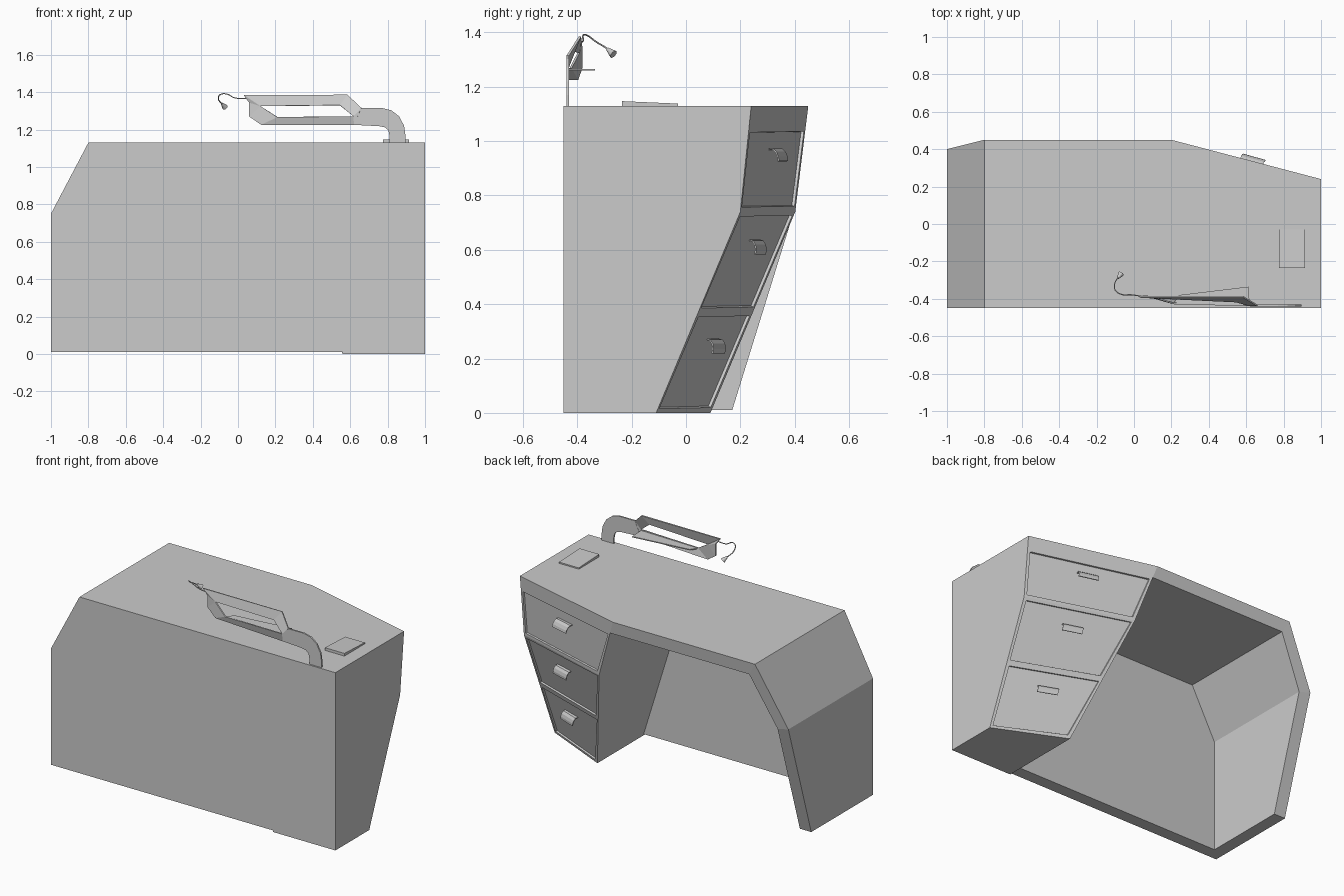
import bpy, bmesh, math
from mathutils import Vector

if "Cube" in bpy.data.objects:
    bpy.data.objects.remove(bpy.data.objects["Cube"])

BACK, INNER = -0.45, -0.37


def make(name, verts, faces, solid=0.0):
    me = bpy.data.meshes.new(name)
    me.from_pydata(verts, [], faces)
    bm = bmesh.new()
    bm.from_mesh(me)
    bmesh.ops.recalc_face_normals(bm, faces=bm.faces)
    bm.to_mesh(me)
    bm.free()
    ob = bpy.data.objects.new(name, me)
    bpy.context.collection.objects.link(ob)
    if solid:
        m = ob.modifiers.new("thickness", 'SOLIDIFY')
        m.thickness = solid
        m.offset = 0
    return ob


def prism(name, pts, y0, y1):
    n = len(pts)
    verts = [(x, y0, z) for x, z in pts] + [(x, y1, z) for x, z in pts]
    faces = [list(range(n)), list(range(n, 2 * n))]
    faces += [(i, (i + 1) % n, (i + 1) % n + n, i + n) for i in range(n)]
    return make(name, verts, faces)


# Back panel
prism("back_panel", [(-1, .01), (-1, .75), (-.8, 1.13), (1, 1.13), (1, 0.0), (.56, 0.0), (.56, .01)], BACK, INNER)


# Folded shell: side leg, slanted corner and desktop
def leg_front(z):
    return .40 + .05 * (z - .75) / .38 if z > .75 else .17 + .23 * (z - .01) / .74


outer = [(-1, .01), (-1, .75), (-.8, 1.13), (.2, 1.13)]
inner = [(-.92, .01), (-.92, .73), (-.752, 1.05), (.227, 1.05)]
verts = []
for (xo, zo), (xi, zi) in zip(outer, inner):
    verts += [(xo, INNER, zo), (xo, leg_front(zo), zo), (xi, leg_front(zi), zi), (xi, INNER, zi)]
faces = [(0, 1, 2, 3), (12, 13, 14, 15)]
for s in range(3):
    a = s * 4
    faces += [(a + k, a + (k + 1) % 4, a + 4 + (k + 1) % 4, a + 4 + k) for k in range(4)]
make("desktop_and_leg", verts, faces)

# Drawer cabinet; levels hold z, left x, left y, right y
LEVELS = [(0, .56, .09, -.11), (.74, .33, .402, .20), (1.13, .20, .45, .24)]


def front(u, z):
    lo, hi = (LEVELS[0], LEVELS[1]) if z < .74 else (LEVELS[1], LEVELS[2])
    t = (z - lo[0]) / (hi[0] - lo[0])
    xl, yl, yr = [lo[i] + (hi[i] - lo[i]) * t for i in (1, 2, 3)]
    return Vector((xl + (1 - xl) * u, yl + (yr - yl) * u, z))


rings = [0, .37, .74, 1.05, 1.13]
bm = bmesh.new()
rows = []
for z in rings:
    l, r = front(0, z), front(1, z)
    rows.append([bm.verts.new(p) for p in ((l.x, INNER, z), l, r, (1, INNER, z))])
bm.faces.new(rows[0])
bm.faces.new(rows[-1])
drawers = []
for i in range(4):
    for k in range(4):
        f = bm.faces.new((rows[i][k], rows[i][(k + 1) % 4], rows[i + 1][(k + 1) % 4], rows[i + 1][k]))
        if k == 1 and i < 3:
            drawers.append(f)
bmesh.ops.recalc_face_normals(bm, faces=bm.faces)
# Recessed drawer fronts
bmesh.ops.inset_individual(bm, faces=drawers, thickness=.025, depth=0)
bmesh.ops.inset_individual(bm, faces=drawers, thickness=.003, depth=-.01)
me = bpy.data.meshes.new("drawer_cabinet")
bm.to_mesh(me)
bm.free()
bpy.context.collection.objects.link(bpy.data.objects.new("drawer_cabinet", me))

# Hooded drawer pulls
hood = [(-.012, .02), (.008, .022), (.022, .012), (.032, -.005), (.036, -.022)]
for n, z in enumerate((.95, .615, .25)):
    c = front(.5, z)
    side = (front(1, z) - front(0, z)).normalized()
    up = (front(.5, z + .05) - front(.5, z - .05)).normalized()
    out = up.cross(side).normalized()
    if out.y < 0:
        out = -out
    verts = [c + side * s + out * o + up * v for s in (-.063, .063) for o, v in hood]
    make(f"drawer_pull_{n + 1}", verts, [(i, i + 1, i + 6, i + 5) for i in range(4)], .005)

# Wedge pad on the desktop
pad = prism("desk_pad", [(.775, 1.128), (.913, 1.128), (.913, 1.147), (.775, 1.147)], -.235, -.03)
for v in pad.data.vertices:
    if v.co.y > -.1 and v.co.z > 1.14:
        v.co.z = 1.138

# Folded monitor frame with a window
frame = [(.03, -.39, 1.385), (.585, -.39, 1.385), (.66, -.435, 1.315), (.62, -.435, 1.225),
         (.125, -.40, 1.225), (.06, -.385, 1.27), (.06, -.385, 1.345),
         (.12, -.395, 1.325), (.545, -.415, 1.33), (.618, -.435, 1.27), (.21, -.425, 1.267)]
make("monitor_frame", frame, [(0, 1, 8, 7), (1, 2, 9, 8), (2, 3, 9), (3, 4, 10, 9),
                              (4, 5, 7, 10), (5, 6, 7), (6, 0, 7)], .008)

# Curved support arm down to the desktop
top = [(.66, 1.315), (.77, 1.315), (.82, 1.303), (.862, 1.27), (.888, 1.22), (.895, 1.17), (.895, 1.128)]
low = [(.62, 1.225), (.755, 1.218), (.785, 1.212), (.802, 1.198), (.808, 1.18), (.81, 1.16), (.81, 1.128)]
m = len(top)
make("support_arm", [(x, -.435, z) for x, z in top + low],
     [(i, i + 1, i + 1 + m, i + m) for i in range(m - 1)], .01)

# Tray in the frame window
make("frame_tray", [(.21, -.425, 1.262), (.618, -.435, 1.262), (.613, -.335, 1.262), (.24, -.38, 1.262)],
     [(0, 1, 2, 3)], .006)

# Flexible lamp stem
path = [(.05, -.388, 1.365), (-.02, -.378, 1.37), (-.06, -.378, 1.39), (-.095, -.36, 1.387),
        (-.105, -.33, 1.365), (-.095, -.30, 1.347), (-.085, -.288, 1.338)]
cu = bpy.data.curves.new("lamp_stem", 'CURVE')
cu.dimensions = '3D'
cu.bevel_depth = .003
cu.bevel_resolution = 1
cu.resolution_u = 4
cu.use_fill_caps = True
sp = cu.splines.new('BEZIER')
sp.bezier_points.add(len(path) - 1)
for bp, p in zip(sp.bezier_points, path):
    bp.co = p
    bp.handle_left_type = bp.handle_right_type = 'AUTO'
bpy.context.collection.objects.link(bpy.data.objects.new("lamp_stem", cu))

# Lamp head
aim = Vector((.018, .025, -.022))
bpy.ops.mesh.primitive_cone_add(vertices=12, radius1=.006, radius2=.016, depth=.034,
                                location=Vector(path[-1]) + aim * .4,
                                rotation=aim.to_track_quat('Z', 'Y').to_euler())
bpy.context.object.name = "lamp_head"
bpy.ops.object.shade_smooth_by_angle(angle=math.radians(35))
